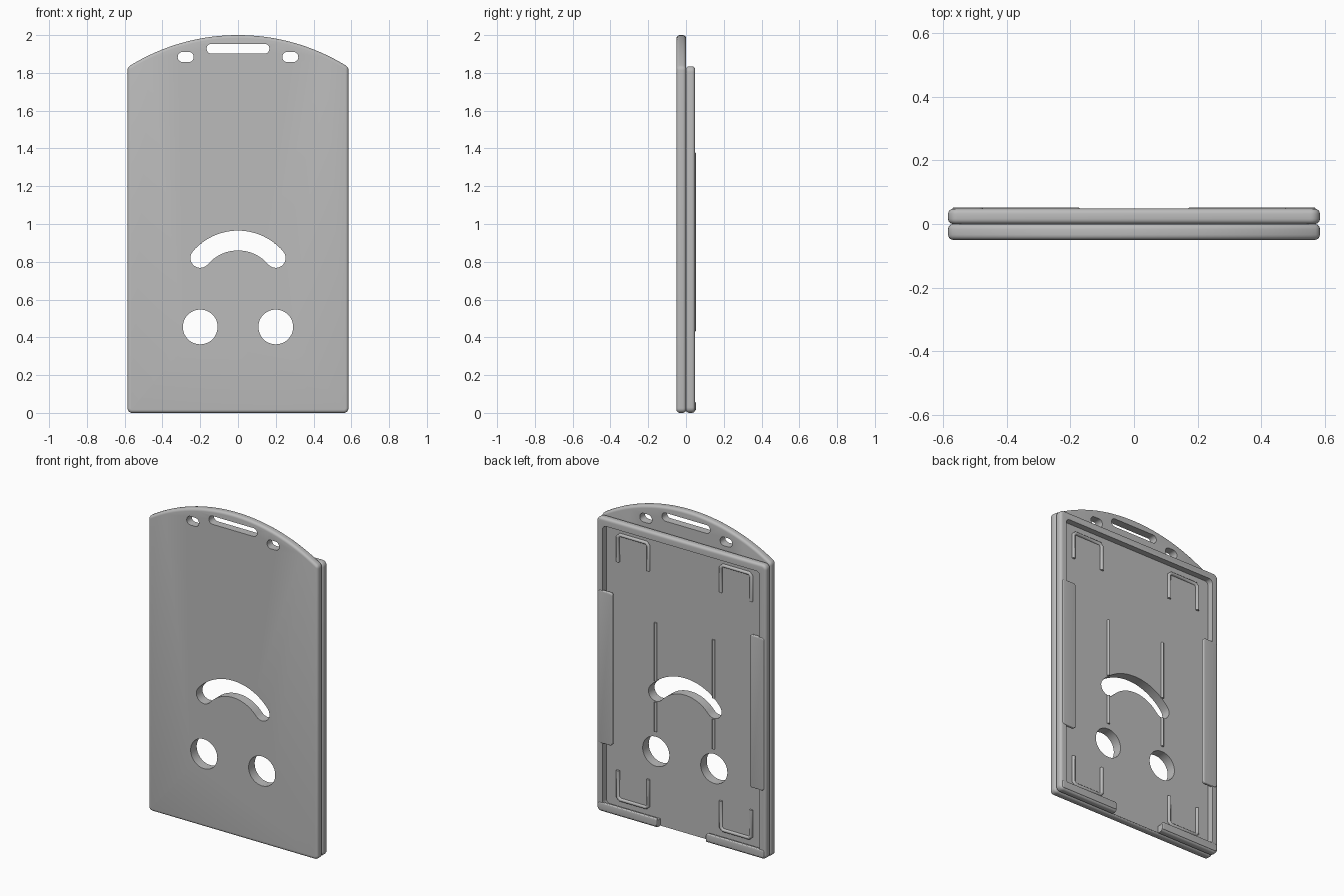
import bpy, bmesh
from math import sin, cos, pi, atan2, asin, radians

if "Cube" in bpy.data.objects:
    bpy.data.objects.remove(bpy.data.objects["Cube"], do_unlink=True)

grey = bpy.data.materials.new("plain_grey")
grey.use_nodes = True
grey.diffuse_color = (0.5, 0.5, 0.5, 1)
grey.node_tree.nodes["Principled BSDF"].inputs["Base Color"].default_value = (0.5, 0.5, 0.5, 1)


def arc(cx, cz, r, a0, a1, n):
    """Points on an arc in the x-z plane, angles in degrees."""
    return [(cx + r * cos(radians(a0 + (a1 - a0) * i / n)),
             cz + r * sin(radians(a0 + (a1 - a0) * i / n))) for i in range(n + 1)]


def rounded_rect(x0, x1, z0, z1, r, n=6):
    corners = [(x1 - r, z1 - r), (x0 + r, z1 - r), (x0 + r, z0 + r), (x1 - r, z0 + r)]
    return [p for k, (x, z) in enumerate(corners) for p in arc(x, z, r, 90 * k, 90 * k + 90, n)]


def slab(name, outline, y0, y1):
    """Extrude an x-z outline from y0 to y1."""
    bm = bmesh.new()
    face = bm.faces.new([bm.verts.new((x, y0, z)) for x, z in outline])
    made = bmesh.ops.extrude_face_region(bm, geom=[face])["geom"]
    bmesh.ops.translate(bm, vec=(0, y1 - y0, 0),
                        verts=[v for v in made if isinstance(v, bmesh.types.BMVert)])
    bmesh.ops.remove_doubles(bm, verts=bm.verts, dist=1e-5)
    bmesh.ops.recalc_face_normals(bm, faces=bm.faces)
    mesh = bpy.data.meshes.new(name)
    bm.to_mesh(mesh)
    bm.free()
    mesh.materials.append(grey)
    obj = bpy.data.objects.new(name, mesh)
    bpy.context.collection.objects.link(obj)
    return obj


def finish(obj, bevel, cutters=()):
    """Round the rim, cut the openings and smooth the shading."""
    bpy.ops.object.select_all(action="DESELECT")
    obj.select_set(True)
    bpy.context.view_layer.objects.active = obj
    mod = obj.modifiers.new("round", "BEVEL")
    mod.width, mod.segments, mod.angle_limit = bevel, 4, radians(35)
    bpy.ops.object.modifier_apply(modifier=mod.name)
    for cutter in cutters:
        mod = obj.modifiers.new("cut", "BOOLEAN")
        mod.operation, mod.solver, mod.object = "DIFFERENCE", "EXACT", cutter
        bpy.ops.object.modifier_apply(modifier=mod.name)
    bpy.ops.object.shade_smooth_by_angle(angle=radians(35))


W, SHOULDER, FLOOR = 0.585, 1.83, 0.01

# Openings: two round holes, an arched one between them, and the strap slots
holes = [slab("hole_cutter", arc(s * 0.2, 0.455, 0.092, 0, 352.5, 47), -0.2, 0.2) for s in (-1, 1)]
mid, cap, tilt = 0.2625, 0.0525, 40.4
ex, ez = mid * cos(radians(tilt)), 0.65 + mid * sin(radians(tilt))
arch = (arc(0, 0.65, mid + cap, tilt, 180 - tilt, 24)
        + arc(-ex, ez, cap, 180 - tilt, 360 - tilt, 10)[1:]
        + arc(0, 0.65, mid - cap, 180 - tilt, tilt, 24)[1:]
        + arc(ex, ez, cap, 180 + tilt, 360 + tilt, 10)[1:-1])
holes.append(slab("arch_cutter", arch, -0.2, 0.2))
slots = [slab("slot_cutter", rounded_rect(-0.166, 0.166, 1.902, 1.954, 0.025), -0.2, 0.2)]
slots += [slab("slot_cutter", rounded_rect(s * 0.277 - 0.042, s * 0.277 + 0.042, 1.857, 1.911, 0.026),
               -0.2, 0.2) for s in (-1, 1)]

# Front plate with its arched top
rise = 2 - SHOULDER
R = (W * W + rise * rise) / (2 * rise)
half = asin(W / R) * 180 / pi
outline = (arc(0, 2 - R, R, 90 - half, 90 + half, 40)
           + arc(-W + 0.025, 0.025, 0.025, 180, 270, 6)
           + arc(W - 0.025, 0.025, 0.025, 270, 360, 6))
finish(slab("front_plate", outline, -0.05, 0), 0.016, holes + slots)

# Back tray: recessed card pocket, open in the middle of the bottom rim
pocket = slab("pocket_cutter", rounded_rect(-0.542, 0.542, 0.045, 1.787, 0.025), FLOOR, 0.2)
notch = slab("notch_cutter", rounded_rect(-0.17, 0.17, -0.1, 0.08, 0.01), FLOOR, 0.2)
finish(slab("back_tray", rounded_rect(-W, W, 0, SHOULDER + 0.005, 0.03), 0, 0.048),
       0.016, holes + [pocket, notch])

# Retaining lips along the sides and the bottom
for s, side in ((-1, "right"), (1, "left")):
    x0, x1 = sorted((s * 0.475, s * 0.572))
    finish(slab(side + "_side_lip", rounded_rect(x0, x1, 0.43, 1.38, 0.015), 0.032, 0.052), 0.005)
    x0, x1 = sorted((s * 0.17, s * 0.572))
    finish(slab(side + "_bottom_lip", rounded_rect(x0, x1, 0.012, 0.058, 0.012), 0.032, 0.052), 0.005)


def rib(name, path, radius=0.011):
    """A round bead laid on the pocket floor."""
    curve = bpy.data.curves.new(name, "CURVE")
    curve.dimensions = "3D"
    curve.bevel_depth, curve.bevel_resolution, curve.use_fill_caps = radius, 3, True
    line = curve.splines.new("POLY")
    line.points.add(len(path) - 1)
    for point, (x, z) in zip(line.points, path):
        point.co = (x, FLOOR + 0.002, z, 1)
    curve.materials.append(grey)
    bpy.context.collection.objects.link(bpy.data.objects.new(name, curve))


# Corner brackets and long ribs on the pocket floor
for s, side in ((-1, "right"), (1, "left")):
    for level, far, near in (("top", 1.74, 1.57), ("bottom", 0.09, 0.27)):
        a, b, d = s * 0.25, s * 0.46, 0.015 if far < near else -0.015
        rib(f"{side}_{level}_bracket",
            [(a, near), (a, far + d), (a + s * 0.015, far),
             (b - s * 0.015, far), (b, far + d), (b, near)])
    rib(side + "_lower_rib", [(s * 0.2, 0.58), (s * 0.2, 0.765)], 0.009)
    rib(side + "_upper_rib", [(s * 0.2, 0.897), (s * 0.2, 1.26)], 0.009)

for cutter in holes + slots + [pocket, notch]:
    bpy.data.objects.remove(cutter, do_unlink=True)
